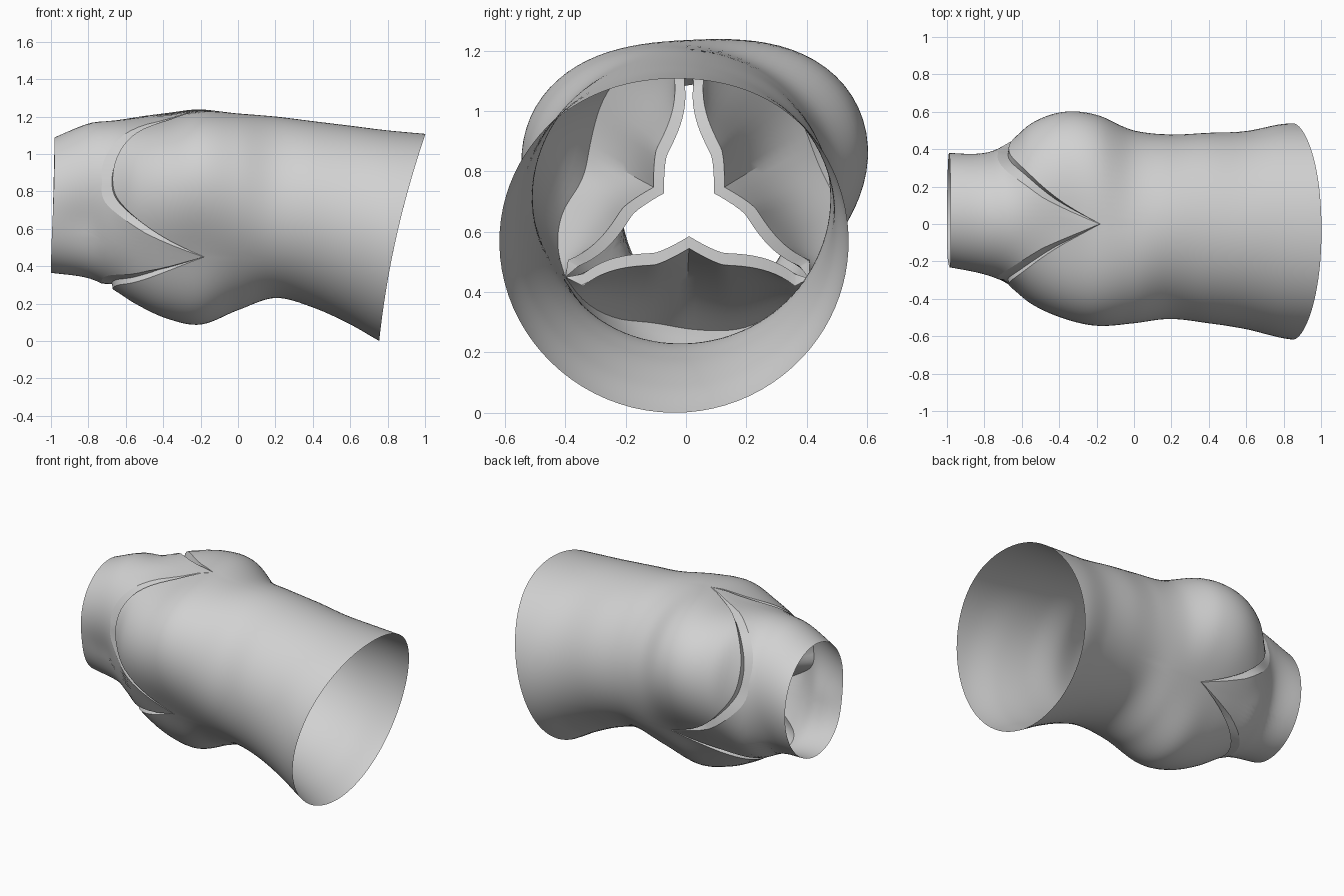
import bpy, bmesh, math
from math import sin, cos, pi, radians
from mathutils import Vector

if "Cube" in bpy.data.objects:
    bpy.data.objects.remove(bpy.data.objects["Cube"])

CZ = 0.68            # height of the vessel axis (runs along x)
N = 96               # segments around the vessel
# stations: x, then radii at -90, -30, 30, 90, 150, 210 degrees around the axis
STATIONS = [
    (-1.00, .307, .361, .400, .395, .263, .223),
    (-0.80, .340, .353, .423, .480, .311, .241),
    (-0.68, .395, .415, .460, .495, .365, .315),
    (-0.55, .480, .440, .585, .505, .465, .390),
    (-0.38, .560, .460, .655, .520, .545, .440),
    (-0.20, .592, .470, .640, .555, .595, .460),
    (0.00, .515, .470, .530, .535, .570, .470),
    (0.20, .450, .460, .495, .520, .520, .486),
    (0.40, .500, .485, .490, .495, .525, .525),
    (0.60, .590, .525, .474, .470, .526, .586),
    (0.80, .700, .585, .480, .445, .533, .660),
    (1.02, .770, .600, .475, .425, .530, .700),
]


def station(x):
    """Smooth (Hermite) blend of the six radii along the axis."""
    S = STATIONS
    i = 0
    while i < len(S) - 2 and x > S[i + 1][0]:
        i += 1
    h = S[i + 1][0] - S[i][0]
    t = min(1, max(0, (x - S[i][0]) / h))

    def slope(k, c):
        a, b = max(k - 1, 0), min(k + 1, len(S) - 1)
        return (S[b][c] - S[a][c]) / (S[b][0] - S[a][0])
    return [(2*t**3 - 3*t*t + 1) * S[i][c] + (t**3 - 2*t*t + t) * h * slope(i, c)
            + (3*t*t - 2*t**3) * S[i + 1][c] + (t**3 - t*t) * h * slope(i + 1, c)
            for c in range(1, 7)]


def wall(x, a, scale=1.0):
    """Point on the vessel wall at axis position x and angle a."""
    r = 0
    for j, rj in enumerate(station(x)):
        t = a - radians(-90 + 60 * j)
        r += rj * (1 + 2 * cos(t) + 2 * cos(2 * t) + cos(3 * t)) / 6
    r *= scale
    return Vector((x, r * cos(a), CZ + r * sin(a)))


def crown(a):
    """Crown-shaped seam: (inflow edge x, sinus edge x, height 0 at post .. 1)."""
    d = (math.degrees(a) + 30) % 120
    u = min(d, 120 - d) / 60
    x = -0.18 - 0.49 * (1 - (1 - u) ** 2.3)
    gap = 0.052 * min(1, 4 * u) + 0.02 * sin(pi * u) + 0.004
    return x - gap, x, min(1, 4 * u)


def outlet(a):
    """Slanted, slightly curved outlet rim."""
    x = 0.88
    for _ in range(12):
        z = max(0, wall(x, a).z)
        x = 0.5 * x + 0.5 * (0.755 + 0.105 * z + 0.107 * z * z)
    return x


grey = bpy.data.materials.new("light_grey")
grey.diffuse_color = (0.64, 0.64, 0.64, 1)
grey.use_nodes = True
grey.node_tree.nodes["Principled BSDF"].inputs["Base Color"].default_value = grey.diffuse_color


def finish(name, bm, angle):
    me = bpy.data.meshes.new(name)
    bm.to_mesh(me)
    bm.free()
    me.materials.append(grey)
    ob = bpy.data.objects.new(name, me)
    bpy.context.collection.objects.link(ob)
    bpy.ops.object.select_all(action='DESELECT')
    ob.select_set(True)
    bpy.context.view_layer.objects.active = ob
    bpy.ops.object.shade_smooth_by_angle(angle=radians(angle))


def tube(name, x0, x1, rows):
    """Open wall between two edge curves x0(a) and x1(a)."""
    bm = bmesh.new()
    rings = []
    for i in range(rows + 1):
        ring = []
        for k in range(N):
            a = radians(-90) + 2 * pi * k / N
            s, e = x0(a), x1(a)
            ring.append(bm.verts.new(wall(s + (e - s) * i / rows, a)))
        rings.append(ring)
    for p, q in zip(rings, rings[1:]):
        for k in range(N):
            m = (k + 1) % N
            bm.faces.new((p[k], p[m], q[m], q[k]))
    finish(name, bm, 60)


# inflow wall, and the sinus bulges running on into the outlet vessel
tube("inflow_wall", lambda a: -0.99 - 0.01 * cos(a + pi / 2), lambda a: crown(a)[0], 18)
tube("outlet_vessel_wall", lambda a: crown(a)[1], outlet, 60)


def leaflet(name, centre):
    """Thick cusp from the crown seam to a free edge near the axis."""
    bm = bmesh.new()
    nu, nv, post = 32, 12, 0.44
    inward = Vector((0, -cos(centre), -sin(centre)))
    along = Vector((0, -sin(centre), cos(centre)))
    axis = Vector((0, 0.01, CZ))
    front, back, groove = [], [], []
    for i in range(nu + 1):
        s = -1 + 2 * i / nu
        a = centre + s * pi / 3
        lo, hi, h = crown(a)
        bump = 0.07 * (1 - s ** 4) + 0.055 * max(0, 1 - 3 * abs(s)) ** 1.3
        edge = axis + along * (s * 0.92 * post * sin(pi / 3)) - inward * (post / 2 - bump)
        edge.x = -0.18 + 0.06 * (1 - s * s)
        belly = Vector((-0.05, 0, 0)) + inward * 0.03
        cf, cb = [], []
        for j in range(nv + 1):
            v = j / nv
            sag = belly * sin(pi * v) * (1 - s * s)
            cf.append(bm.verts.new(wall(lo, a).lerp(edge, v) + sag))
            cb.append(bm.verts.new(wall(hi, a).lerp(edge - inward * 0.04, v) + sag))
        front.append(cf)
        back.append(cb)
        # recessed floor of the seam groove, against the sinus edge
        groove.append(bm.verts.new(wall(hi - 0.004 * h, a, 1 - 0.07 * h)))
    for i in range(nu):
        for j in range(nv):
            bm.faces.new((front[i][j], front[i + 1][j], front[i + 1][j + 1], front[i][j + 1]))
            bm.faces.new((back[i][j], back[i][j + 1], back[i + 1][j + 1], back[i + 1][j]))
        bm.faces.new((front[i][0], groove[i], groove[i + 1], front[i + 1][0]))
        bm.faces.new((groove[i], back[i][0], back[i + 1][0], groove[i + 1]))
        bm.faces.new((front[i][nv], back[i][nv], back[i + 1][nv], front[i + 1][nv]))
    for i in (0, nu):          # commissure ends
        bm.faces.new((front[i][0], groove[i], back[i][0]))
        for j in range(nv):
            bm.faces.new((front[i][j], front[i][j + 1], back[i][j + 1], back[i][j]))
    bmesh.ops.recalc_face_normals(bm, faces=bm.faces)
    finish(name, bm, 25)


# three valve leaflets
for label, deg in (("lower", -90), ("rear", 30), ("front", 150)):
    leaflet(label + "_leaflet", radians(deg))
